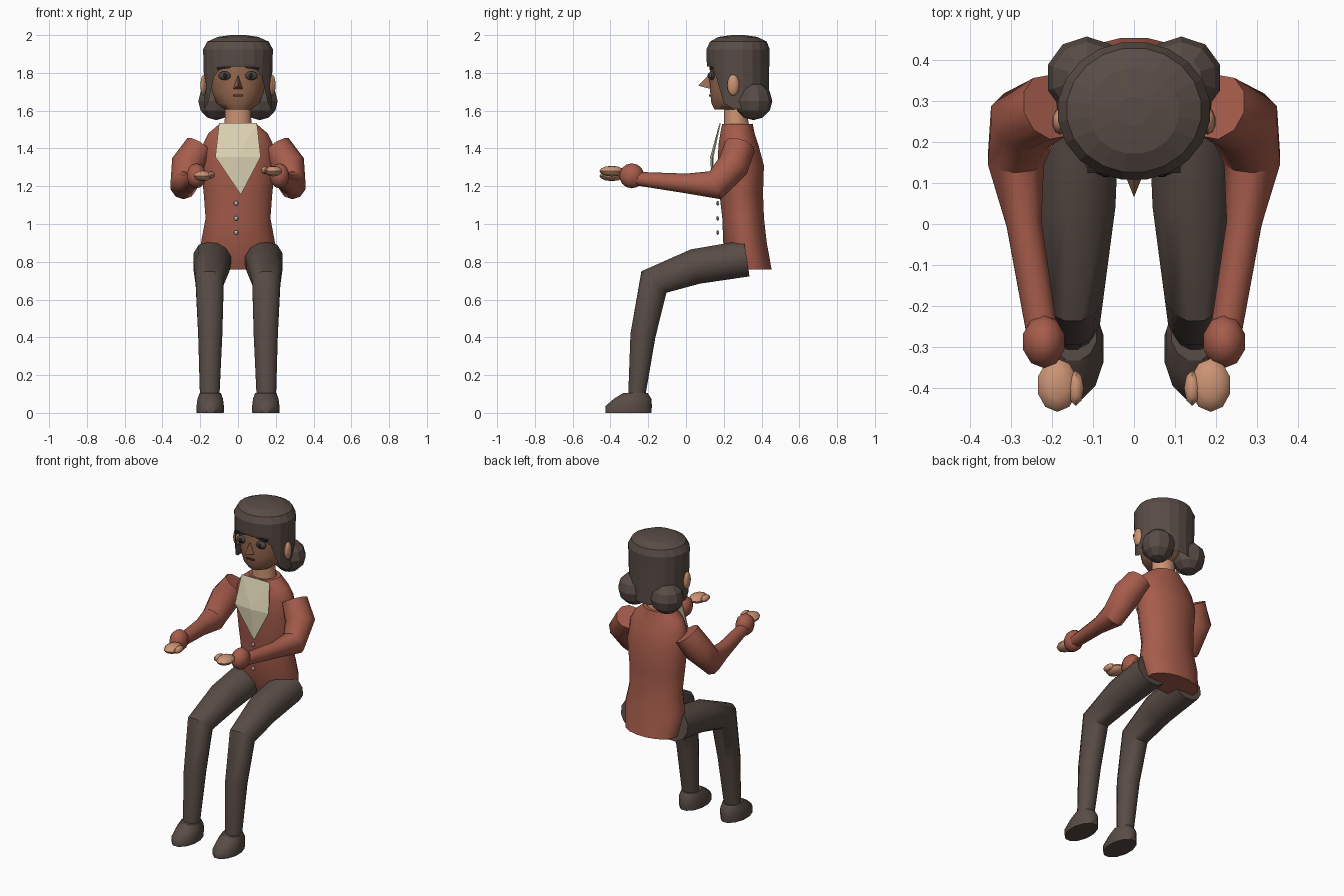
import bpy, bmesh, math
from mathutils import Vector

cube = bpy.data.objects.get("Cube")
if cube:
    bpy.data.objects.remove(cube, do_unlink=True)


def material(name, code):
    """Flat material from an sRGB hex code, stored as linear values."""
    srgb = [int(code[i:i + 2], 16) / 255 for i in (0, 2, 4)]
    lin = [c / 12.92 if c < 0.04 else ((c + 0.055) / 1.055) ** 2.4 for c in srgb]
    m = bpy.data.materials.new(name)
    m.use_nodes = True
    m.diffuse_color = (*lin, 1)
    m.node_tree.nodes["Principled BSDF"].inputs["Base Color"].default_value = (*lin, 1)
    return m


JACKET = material("rust_red", "A65C4B")
DARK = material("dark_brown", "594C46")
FACE = material("brown_skin", "98694F")
SKIN = material("light_skin", "CC9474")
CREAM = material("cream", "DDD3B4")
EYE = material("eye_grey", "4A4443")
BLACK = material("near_black", "262020")
MOUTH = material("lip_brown", "5A352D")
METAL = material("button_grey", "B4B4B0")


def finish(name, bm, mat, smooth=True):
    bmesh.ops.recalc_face_normals(bm, faces=bm.faces)
    mesh = bpy.data.meshes.new(name)
    bm.to_mesh(mesh)
    bm.free()
    mesh.materials.append(mat)
    ob = bpy.data.objects.new(name, mesh)
    bpy.context.collection.objects.link(ob)
    if smooth:
        bpy.ops.object.select_all(action="DESELECT")
        bpy.context.view_layer.objects.active = ob
        ob.select_set(True)
        bpy.ops.object.shade_smooth_by_angle(angle=math.radians(40))
    return ob


def loft(name, rings, mat, sides=12, smooth=True, side=1, cap_start=True):
    """Skin elliptical rings (x, y, z, half width, half depth) along their path."""
    bm = bmesh.new()
    pts = [Vector((r[0] * side, r[1], r[2])) for r in rings]
    loops = []
    for i, r in enumerate(rings):
        t = Vector()
        if i:
            t += (pts[i] - pts[i - 1]).normalized()
        if i < len(pts) - 1:
            t += (pts[i + 1] - pts[i]).normalized()
        t.normalize()
        u = Vector((1, 0, 0)) - t * t.x
        u.normalize()
        v = t.cross(u)
        angles = [math.tau * (k + 0.5) / sides for k in range(sides)]
        loops.append([bm.verts.new(pts[i] + u * r[3] * math.cos(a) + v * r[4] * math.sin(a))
                      for a in angles])
    for a, b in zip(loops, loops[1:]):
        for k in range(sides):
            n = (k + 1) % sides
            bm.faces.new((a[k], a[n], b[n], b[k]))
    if cap_start:
        bm.faces.new(loops[0])
    bm.faces.new(loops[-1])
    return finish(name, bm, mat, smooth)


def upright(name, rows, mat, **kw):
    """Loft from rows of (z, half width, front y, back y)."""
    rings = [(0, (f + b) / 2, z, w, (b - f) / 2) for z, w, f, b in rows]
    # keep every ring level by lofting straight up, then sliding it in y
    ob = loft(name, [(0, 0, z, w, d) for _, _, z, w, d in rings], mat, **kw)
    offset = {round(r[2], 3): r[1] for r in rings}
    for v in ob.data.vertices:
        v.co.y += offset[round(v.co.z, 3)]
    return ob


def ball(name, centre, size, mat, segs=12, rows=8, smooth=True):
    bm = bmesh.new()
    bmesh.ops.create_uvsphere(bm, u_segments=segs, v_segments=rows, radius=1)
    bmesh.ops.scale(bm, vec=size, verts=bm.verts)
    bmesh.ops.translate(bm, vec=centre, verts=bm.verts)
    return finish(name, bm, mat, smooth)


def box(name, centre, size, mat, roll=0):
    bm = bmesh.new()
    bmesh.ops.create_cube(bm, size=1)
    bmesh.ops.scale(bm, vec=size, verts=bm.verts)
    ob = finish(name, bm, mat, False)
    ob.location = centre
    ob.rotation_euler.y = roll
    return ob


# Jacket body
upright("jacket", [
    (0.76, 0.175, 0.25, 0.455), (0.9, 0.2, 0.195, 0.43), (1.03, 0.175, 0.19, 0.415),
    (1.16, 0.185, 0.175, 0.41), (1.31, 0.2, 0.165, 0.415), (1.42, 0.19, 0.17, 0.385),
    (1.48, 0.16, 0.18, 0.365), (1.53, 0.1, 0.19, 0.355)], JACKET, sides=16)

# Shirt front: thin folded plate
bm = bmesh.new()
tl, tr, ml, mr, mid, tip = [bm.verts.new(p) for p in (
    (-0.1, 0.178, 1.535), (0.1, 0.178, 1.535), (-0.12, 0.14, 1.355),
    (0.12, 0.14, 1.355), (0, 0.128, 1.355), (0.015, 0.14, 1.155))]
for f in ((tl, tr, mid), (tl, mid, ml), (tr, mr, mid), (ml, mid, tip), (mid, mr, tip)):
    bm.faces.new(f)
shirt = finish("shirt_front", bm, CREAM, False)
shirt.modifiers.new("thickness", "SOLIDIFY").thickness = 0.006

# Buttons
for i, z in enumerate((1.11, 1.03, 0.955)):
    ball(f"button_{i + 1}", (-0.01, 0.168, z), (0.012, 0.008, 0.012), METAL, 8, 6)

# Neck and face
upright("neck", [(1.5, 0.08, 0.2, 0.34), (1.56, 0.072, 0.2, 0.33),
                 (1.68, 0.072, 0.2, 0.33)], SKIN)
upright("face", [
    (1.605, 0.07, 0.15, 0.32), (1.64, 0.115, 0.132, 0.38), (1.7, 0.14, 0.125, 0.41),
    (1.77, 0.15, 0.122, 0.42), (1.88, 0.15, 0.125, 0.42)], FACE, sides=16)
bm = bmesh.new()
nose = [bm.verts.new(p) for p in ((-0.026, 0.13, 1.715), (0.026, 0.13, 1.715),
                                  (0, 0.122, 1.79), (0, 0.065, 1.732))]
for skip in nose:
    bm.faces.new([v for v in nose if v is not skip])
finish("nose", bm, FACE, False)
box("mouth", (0, 0.125, 1.68), (0.055, 0.009, 0.009), MOUTH)

# Hair cap with a raised front hairline
hair = upright("hair", [
    (1.61, 0.178, 0.11, 0.44), (1.85, 0.185, 0.108, 0.443), (1.925, 0.187, 0.106, 0.445),
    (1.965, 0.165, 0.125, 0.43), (1.99, 0.11, 0.17, 0.38), (2.0, 0.04, 0.24, 0.31)],
    DARK, sides=20, smooth=False, cap_start=False)
for v in hair.data.vertices:
    if v.co.z < 1.62:
        front = (0.275 - v.co.y) / 0.165
        lift = min(max((front - 0.4) / 0.4, 0), 1)
        v.co.z += 0.225 * lift

# Paired parts
for s, tag in ((1, "left"), (-1, "right")):
    ball(tag + "_hair_bun", (s * 0.115, 0.357, 1.65), (0.1, 0.1, 0.1), DARK, 10, 6, False)
    ball(tag + "_ear", (s * 0.18, 0.25, 1.735), (0.02, 0.032, 0.056), SKIN, 10, 8)
    ball(tag + "_eye", (s * 0.07, 0.136, 1.785), (0.035, 0.018, 0.023), EYE)
    ball(tag + "_pupil", (s * 0.068, 0.121, 1.785), (0.013, 0.007, 0.014), BLACK, 10, 6)
    box(tag + "_eyebrow", (s * 0.075, 0.134, 1.828), (0.075, 0.02, 0.014), BLACK, s * 0.15)

    # Sleeve, cuff and hand
    up = 0.025 if s > 0 else 0
    loft(tag + "_sleeve", [
        (0.205, 0.285, 1.41, 0.078, 0.083), (0.268, 0.25, 1.31, 0.09, 0.085),
        (0.288, 0.155, 1.205, 0.072, 0.08), (0.268, 0, 1.215, 0.045, 0.052),
        (0.225, -0.26, 1.24, 0.04, 0.036)], JACKET, sides=10, side=s)
    ball(tag + "_cuff", (s * 0.22, -0.287, 1.255), (0.054, 0.066, 0.066), JACKET, 10, 7)
    ball(tag + "_hand", (s * 0.187, -0.393, 1.255 + up), (0.05, 0.065, 0.028), SKIN, 10, 6)
    ball(tag + "_thumb", (s * 0.142, -0.4, 1.26 + up), (0.02, 0.043, 0.02), SKIN, 8, 6)

    # Trouser leg and shoe
    loft(tag + "_leg", [
        (0.135, 0.32, 0.818, 0.105, 0.1), (0.14, 0.05, 0.775, 0.098, 0.097),
        (0.15, -0.17, 0.693, 0.077, 0.09), (0.147, -0.228, 0.41, 0.066, 0.069),
        (0.15, -0.262, 0.08, 0.053, 0.046)], DARK, sides=12, side=s)
    shoe = upright(tag + "_shoe", [
        (0, 0.074, -0.43, -0.18), (0.035, 0.075, -0.432, -0.176),
        (0.075, 0.07, -0.385, -0.18), (0.105, 0.058, -0.335, -0.2)], DARK, sides=12)
    shoe.location.x = s * 0.147
